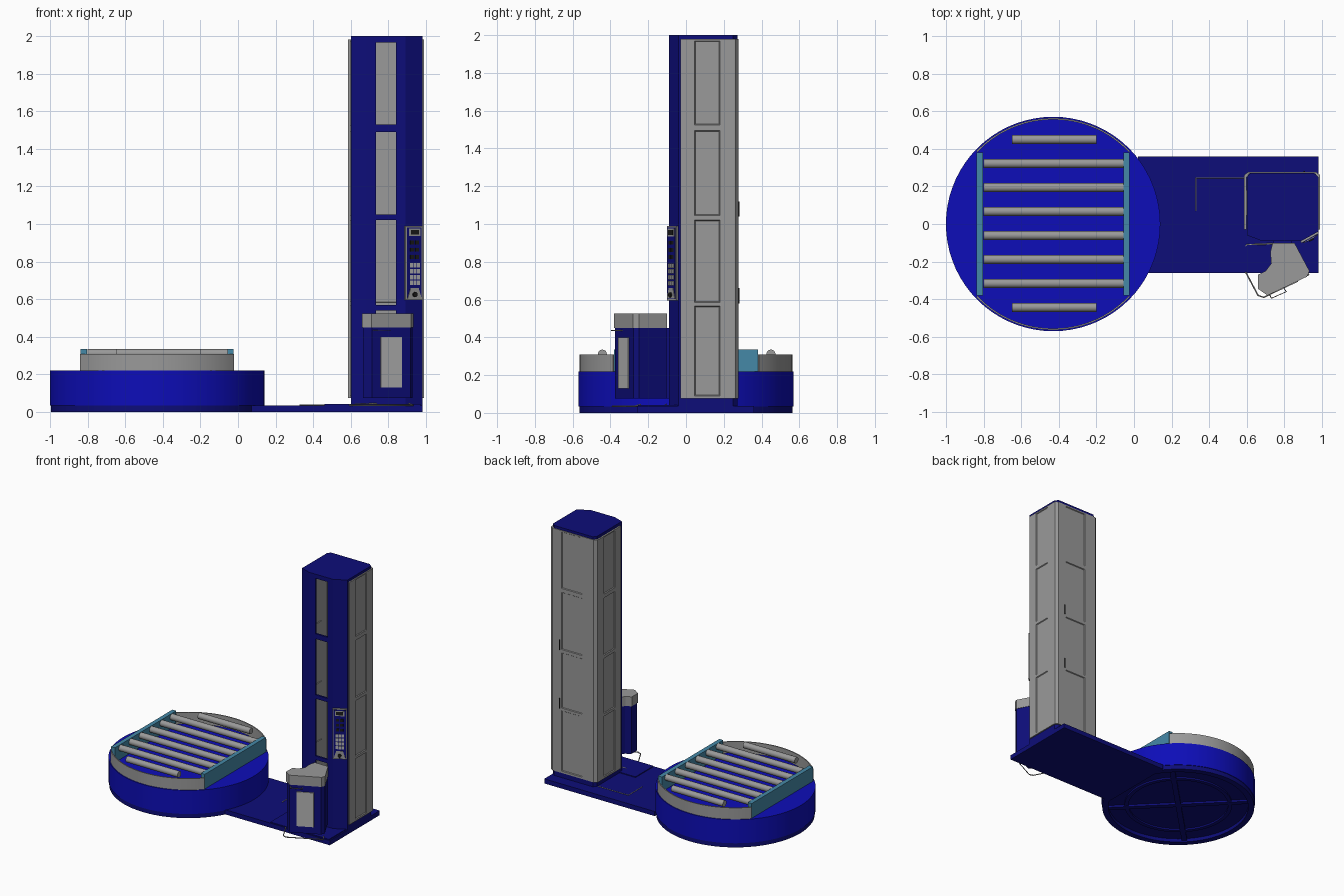
import bpy, bmesh
from math import pi, cos, sin, atan2, asin
from mathutils import Vector, Matrix

if "Cube" in bpy.data.objects:
    bpy.data.objects.remove(bpy.data.objects["Cube"])


def material(name, r, g, b):
    m = bpy.data.materials.new(name)
    m.use_nodes = True
    m.diffuse_color = (r, g, b, 1)
    m.node_tree.nodes["Principled BSDF"].inputs["Base Color"].default_value = (r, g, b, 1)
    return m


BLUE = material("bright blue", .004, .004, .48)
NAVY = material("navy blue", .004, .004, .19)
GREY = material("steel grey", .32, .32, .32)
LIGHT = material("light grey", .45, .45, .45)
TEAL = material("teal", .06, .25, .39)
BLACK = material("black", .01, .01, .01)


def finish(name, bm, mat, matrix=None, smooth=False):
    bmesh.ops.recalc_face_normals(bm, faces=bm.faces)
    me = bpy.data.meshes.new(name)
    bm.to_mesh(me)
    bm.free()
    me.materials.append(mat)
    ob = bpy.data.objects.new(name, me)
    bpy.context.collection.objects.link(ob)
    if matrix:
        ob.matrix_world = matrix
    if smooth:
        bpy.ops.object.select_all(action='DESELECT')
        ob.select_set(True)
        bpy.context.view_layer.objects.active = ob
        bpy.ops.object.shade_smooth_by_angle(angle=.6)
    return ob


def prism(name, pts, z0, z1, mat, matrix=None, smooth=False):
    bm = bmesh.new()
    f = bm.faces.new([bm.verts.new((x, y, z0)) for x, y in pts])
    up = bmesh.ops.extrude_face_region(bm, geom=[f])["geom"]
    bmesh.ops.translate(bm, vec=(0, 0, z1 - z0),
                        verts=[v for v in up if isinstance(v, bmesh.types.BMVert)])
    return finish(name, bm, mat, matrix, smooth)


def box(name, x0, x1, y0, y1, z0, z1, mat, matrix=None):
    return prism(name, [(x0, y0), (x1, y0), (x1, y1), (x0, y1)], z0, z1, mat, matrix)


def arc(r, a0, a1, n, cx=0, cy=0):
    return [(cx + r * cos(a0 + (a1 - a0) * i / n), cy + r * sin(a0 + (a1 - a0) * i / n))
            for i in range(n + 1)]


def ring(name, r0, r1, z0, z1, mat, matrix):
    bm = bmesh.new()
    vs = [bm.verts.new((r, 0, z)) for r, z in ((r0, z0), (r1, z0), (r1, z1), (r0, z1))]
    es = [bm.edges.new((vs[i], vs[(i + 1) % 4])) for i in range(4)]
    bmesh.ops.spin(bm, geom=vs + es, cent=(0, 0, 0), axis=(0, 0, 1), angle=2 * pi,
                   steps=72, use_merge=True)
    bmesh.ops.remove_doubles(bm, verts=bm.verts, dist=1e-4)
    return finish(name, bm, mat, matrix, True)


def rod(name, pts, r, mat):
    cu = bpy.data.curves.new(name, 'CURVE')
    cu.dimensions = '3D'
    cu.bevel_depth = r
    cu.bevel_resolution = 1
    sp = cu.splines.new('POLY')
    sp.points.add(len(pts) - 1)
    for p, co in zip(sp.points, pts):
        p.co = (*co, 1)
    cu.materials.append(mat)
    bpy.context.collection.objects.link(bpy.data.objects.new(name, cu))


# Turntable drum, open underneath with ribs
C = Matrix.Translation((-.43, 0, 0))
prism("turntable_drum", arc(.57, 0, 2 * pi, 72)[:-1], .035, .22, BLUE, C, True)
ring("turntable_foot_ring", .52, .565, 0, .035, NAVY, C)
ring("underside_rib_ring", .37, .4, .015, .04, NAVY, C)
prism("underside_plate", arc(.53, 0, 2 * pi, 48)[:-1], .028, .036, NAVY, C)
for i in range(2):
    box(f"underside_spoke_{i}", -.53, .53, -.02, .02, .012, .03, NAVY,
        C @ Matrix.Rotation(pi / 4 + i * pi / 2, 4, 'Z'))

# Curved guards and side rails on the turntable
a = asin(.385 / .56)
for side, turn in (("back", 0), ("front", pi)):
    prism(side + "_curved_guard", arc(.563, a, pi - a, 32) + arc(.555, pi - a, a, 32),
          .22, .31, GREY, C @ Matrix.Rotation(turn, 4, 'Z'), True)
for side, x in (("left", .39), ("right", -.39)):
    box(side + "_roller_rail", x - .017, x + .017, -.38, .38, .22, .335, TEAL, C)

# Rollers
for i in range(8):
    half = .225 if i in (0, 7) else .375
    prism(f"roller_{i}", arc(.024, 0, 2 * pi, 20)[:-1], -half, half, GREY,
          Matrix.Translation((-.425, -.443 + i * .1275, .311)) @ Matrix.Rotation(pi / 2, 4, 'Y'), True)

# Floor plate with raised covers
box("floor_plate", .02, .98, -.26, .36, 0, .036, NAVY)
box("floor_cover", .46, .97, -.255, -.03, .036, .042, NAVY)
rod("floor_cable", [(.33, .07, .037), (.33, .245, .037), (.59, .245, .037)], .003, GREY)

# Column: plinth, cap and split front wall
outline = [(.60, -.06), (.68, -.09), (.89, -.09), (.98, -.04), (.98, .25),
           (.955, .272), (.62, .272), (.60, .25)]
prism("column_plinth", outline, .036, .075, NAVY)
prism("column_cap", outline, 1.975, 2, NAVY)
prism("column_front_right", [(.60, -.02), (.60, -.06), (.68, -.09), (.735, -.09), (.735, -.075),
                             (.685, -.075), (.612, -.05), (.612, -.02)], .07, 1.98, NAVY)
prism("column_front_left", [(.84, -.09), (.89, -.09), (.98, -.04), (.98, -.02), (.965, -.02),
                            (.885, -.075), (.84, -.075)], .07, 1.98, NAVY)
for i, (z0, z1) in enumerate(((.54, .57), (1.02, 1.05), (1.49, 1.53), (1.965, 1.98))):
    box(f"column_crossbar_{i}", .73, .845, -.087, -.072, z0, z1, NAVY)


# Column cover panels, each with four recessed fields
def cover(name, x, y, turn, us):
    bm = bmesh.new()
    zs = [.075, .09, .565, .585, 1.02, 1.045, 1.495, 1.525, 1.97, 1.98]
    grid = [[bm.verts.new((u, 0, z)) for u in us] for z in zs]
    fields = []
    for j in range(len(zs) - 1):
        for i in range(3):
            f = bm.faces.new((grid[j][i], grid[j][i + 1], grid[j + 1][i + 1], grid[j + 1][i]))
            if i == 1 and j % 2:
                fields.append(f)
    bm.normal_update()
    bmesh.ops.inset_individual(bm, faces=fields, thickness=.006, depth=-.006)
    me = bpy.data.meshes.new(name)
    bm.to_mesh(me)
    bm.free()
    me.materials.append(GREY)
    ob = bpy.data.objects.new(name, me)
    bpy.context.collection.objects.link(ob)
    ob.matrix_world = Matrix.Translation((x, y, 0)) @ Matrix.Rotation(turn, 4, 'Z')
    ob.modifiers.new("Thickness", 'SOLIDIFY').thickness = .012


cover("left_cover", .99, -.03, pi / 2, [0, .075, .21, .285])
cover("right_cover", .585, .255, -pi / 2, [0, .075, .21, .285])
cover("back_cover", .96, .277, pi, [0, .07, .25, .345])
prism("left_back_corner", [(.99, .25), (.988, .262), (.967, .277), (.955, .277), (.975, .25)],
      .075, 1.98, GREY)
prism("right_back_corner", [(.585, .25), (.587, .262), (.608, .277), (.62, .277), (.6, .25)],
      .075, 1.98, GREY)
for i, z in enumerate((.62, 1.08)):
    box(f"back_cover_latch_{i}", .9, .908, .277, .283, z - .04, z + .04, BLACK)

# Control panel on the angled column face (local -y points outward)
P = Matrix.Translation((.932, -.067, 0)) @ Matrix.Rotation(atan2(.05, .09), 4, 'Z')
box("control_panel_frame", -.052, .052, -.01, .004, .595, .99, GREY, P)
box("control_panel_face", -.044, .044, -.013, -.009, .603, .982, NAVY, P)
for i in range(12):
    u, z = -.028 + i % 3 * .021, .675 + i // 3 * .031
    box(f"keypad_key_{i}", u, u + .017, -.017, -.012, z, z + .024, LIGHT, P)
prism("switch_plate", [(-.042, .605), (.042, .605), (.024, .66), (-.024, .66)], 0, .004, GREY,
      P @ Matrix.Translation((0, -.012, 0)) @ Matrix.Rotation(pi / 2, 4, 'X'))
prism("switch_knob", arc(.013, 0, 2 * pi, 16, 0, .625)[:-1], 0, .012, BLACK,
      P @ Matrix.Translation((0, -.013, 0)) @ Matrix.Rotation(pi / 2, 4, 'X'))
box("display_bezel", -.034, .034, -.016, -.012, .935, .975, GREY, P)
box("display", -.024, .024, -.018, -.015, .943, .968, BLACK, P)
for i in range(6):
    u, z = -.026 + i % 2 * .03, .815 + i // 2 * .038
    box(f"dial_label_{i}", u, u + .022, -.015, -.012, z, z + .02, BLACK, P)

# Film carriage: body, cap and window plate
pod = [(.737, -.10), (.853, -.10), (.933, -.25), (.92, -.28), (.71, -.38), (.66, -.345),
       (.66, -.27), (.70, -.25), (.73, -.21), (.725, -.15)]
mid = Vector((.8, -.24))
prism("carriage_body", [mid + (Vector(p) - mid) * .97 for p in pod], .075, .45, NAVY)
prism("carriage_cap", pod, .45, .525, GREY)
W = Matrix.Translation((.815, -.33, 0)) @ Matrix.Rotation(atan2(.10, .21), 4, 'Z')
box("carriage_window", -.062, .062, -.004, .006, .13, .40, LIGHT, W)
rod("carriage_top_rod", [(.72, -.37, .435), (.73, -.395, .435), (.81, -.36, .435), (.79, -.33, .435)],
    .003, GREY)

# Safety bumper around the carriage foot
rod("safety_bumper", [(.74, -.105, .045), (.60, -.11, .04), (.58, -.13, .036), (.58, -.23, .036),
                      (.66, -.38, .036), (.69, -.39, .036), (.93, -.27, .036), (.91, -.24, .045)],
    .004, GREY)
box("carriage_mount", .74, .84, -.16, -.08, .075, .45, NAVY)
